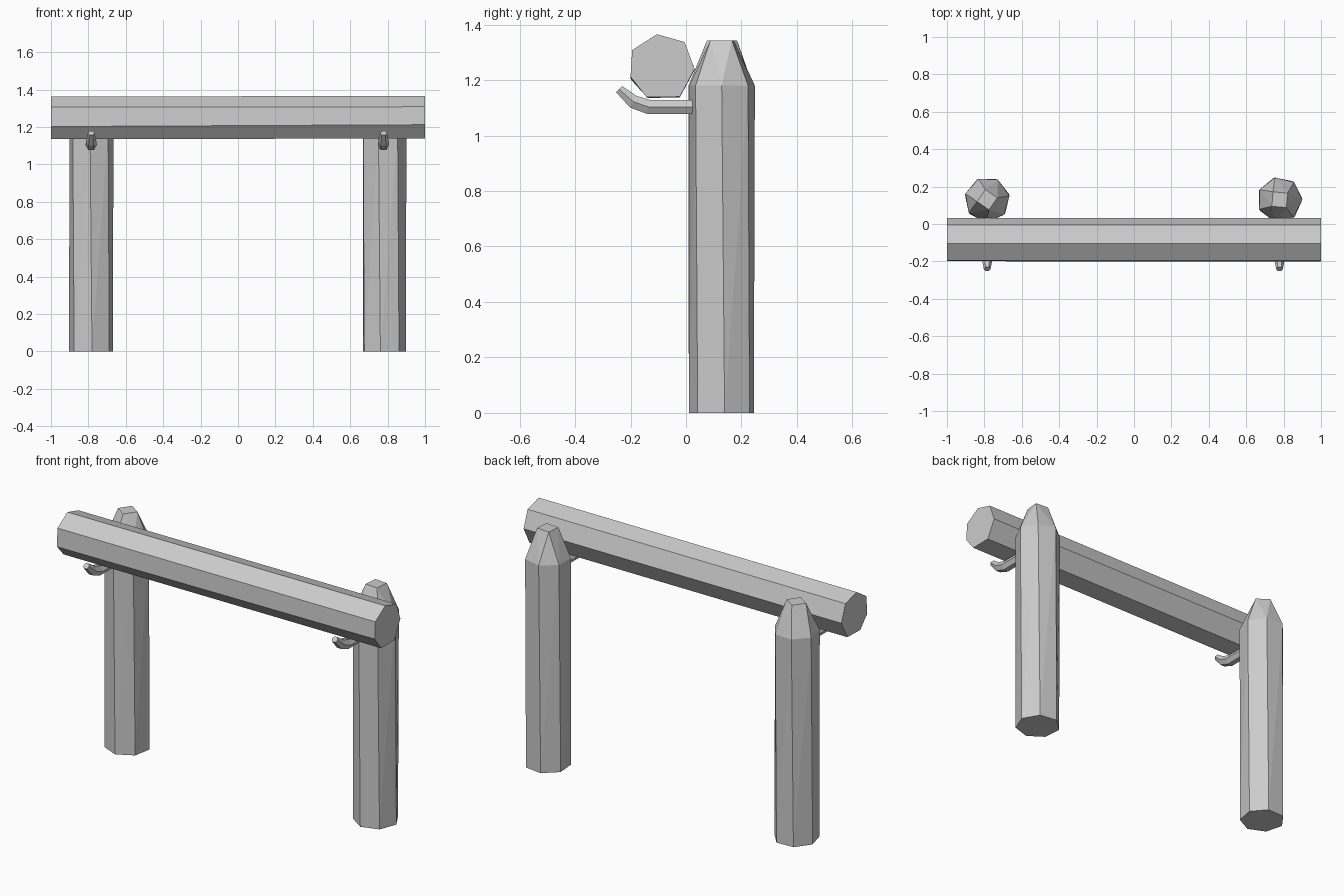
import bpy, bmesh
from math import sin, cos, radians, tau
from mathutils import Vector

if "Cube" in bpy.data.objects:
    bpy.data.objects.remove(bpy.data.objects["Cube"])


def finish(name, bm):
    bmesh.ops.recalc_face_normals(bm, faces=bm.faces)
    me = bpy.data.meshes.new(name)
    bm.to_mesh(me)
    bm.free()
    ob = bpy.data.objects.new(name, me)
    bpy.context.collection.objects.link(ob)
    return ob


def loft(name, rings):
    """Skin between equal-sized rings and cap both ends."""
    bm = bmesh.new()
    vs = [[bm.verts.new(p) for p in ring] for ring in rings]
    n = len(vs[0])
    for a, b in zip(vs, vs[1:]):
        for i in range(n):
            j = (i + 1) % n
            bm.faces.new((a[i], a[j], b[j], b[i]))
    bm.faces.new(vs[0])
    bm.faces.new(vs[-1])
    return finish(name, bm)


def ring(cx, cy, z, r, n, start):
    return [(cx + r * cos(radians(start) + tau * i / n),
             cy + r * sin(radians(start) + tau * i / n), z) for i in range(n)]


def post(name, cx, start, tip_start):
    """Seven-sided log with a slight twist, cut to a blunt four-sided tip."""
    bm = bmesh.new()
    pts = (ring(cx, 0.13, 0, 0.12, 7, start)
           + ring(cx, 0.13, 1.18, 0.121, 7, start - 5)
           + ring(cx, 0.13, 1.343, 0.055, 4, tip_start))
    verts = [bm.verts.new(p) for p in pts]
    bmesh.ops.convex_hull(bm, input=verts)
    bmesh.ops.dissolve_limit(bm, angle_limit=radians(1), verts=bm.verts, edges=bm.edges)
    return finish(name, bm)


def hook(name, cx):
    """Bent six-sided peg under the rail: (y, z, radius, tilt of the ring)."""
    path = [(0.06, 1.103, 0.03, 0), (-0.135, 1.103, 0.03, 8),
            (-0.19, 1.122, 0.028, 28), (-0.241, 1.167, 0.018, 45)]
    rings = []
    for y, z, r, tilt in path:
        t = radians(tilt)
        up = Vector((0, sin(t), cos(t)))
        rings.append([Vector((cx + r * cos(tau * i / 6), y, z)) + up * (r * sin(tau * i / 6))
                      for i in range(6)])
    return loft(name, rings)


# Posts and their hooks
post("left_post", -0.785, 15, 10)
post("right_post", 0.779, 4.4, 40)
hook("left_hook", -0.785)
hook("right_hook", 0.778)

# Seven-sided rail log, slightly uneven along its length
right_end = [(-0.105, 1.365), (-0.005, 1.337), (0.031, 1.24), (-0.022, 1.14),
             (-0.142, 1.138), (-0.2, 1.212), (-0.194, 1.308)]
left_end = [(-0.105, 1.363), (-0.005, 1.335), (0.032, 1.238), (-0.022, 1.138),
            (-0.138, 1.135), (-0.199, 1.202), (-0.194, 1.306)]
loft("rail", [[(-1, y, z) for y, z in left_end], [(1, y, z) for y, z in right_end]])
